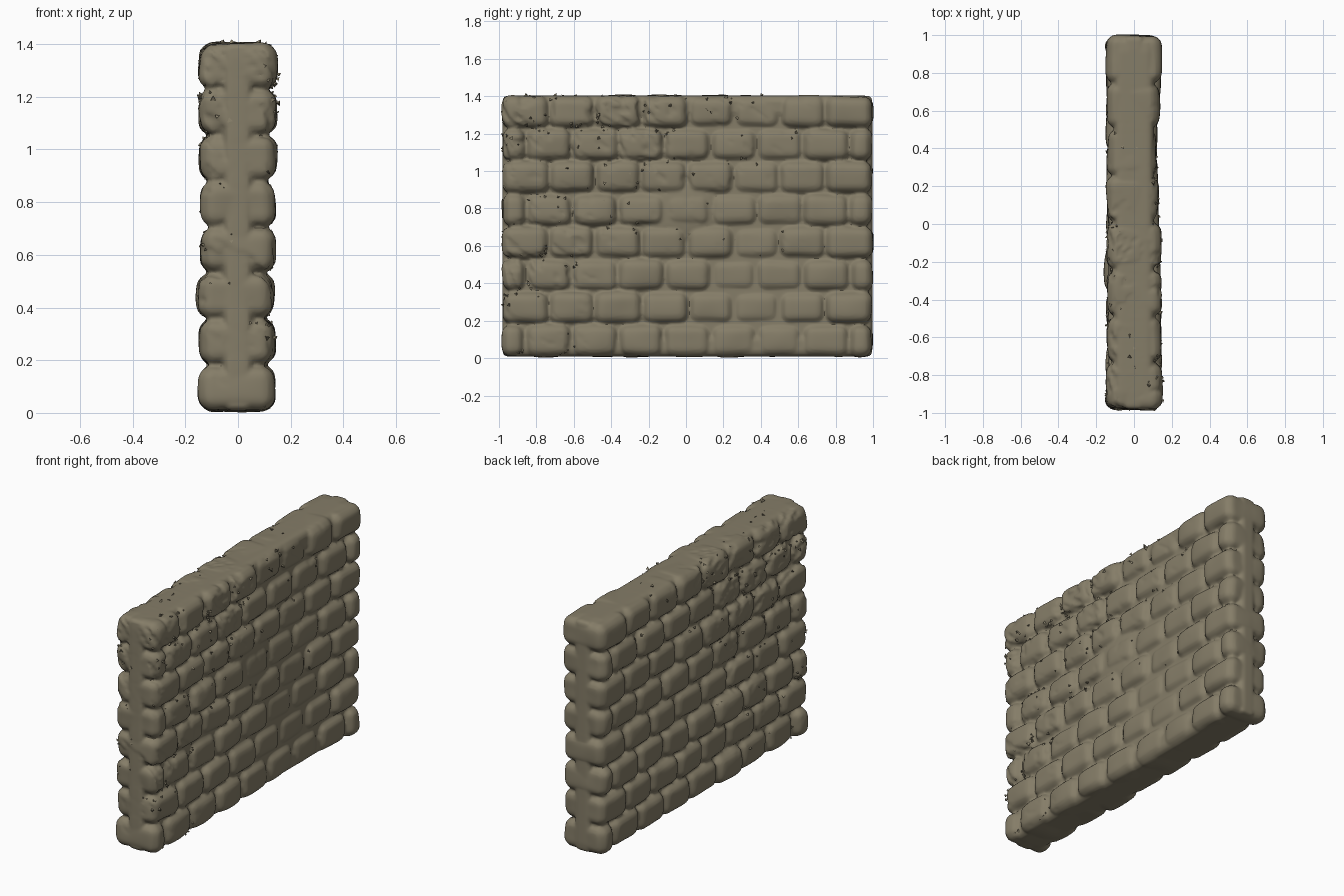
import bpy, bmesh, math, random
from mathutils import Vector, Euler, noise

random.seed(7)
if "Cube" in bpy.data.objects:
    bpy.data.objects.remove(bpy.data.objects["Cube"], do_unlink=True)

# One weathered stone colour
stone_mat = bpy.data.materials.new("grey brown stone")
stone_mat.use_nodes = True
colour = (0.235, 0.205, 0.138, 1)
stone_mat.diffuse_color = colour
bsdf = next(n for n in stone_mat.node_tree.nodes if n.type == "BSDF_PRINCIPLED")
bsdf.inputs["Base Color"].default_value = colour
bsdf.inputs["Roughness"].default_value = 0.9

Y_FRONT, Y_BACK = -0.982, 0.997
COURSES, COURSE_H, BASE = 8, 0.1745, 0.008
UNIT = (Y_BACK - Y_FRONT) / 8

# Unit block template with points gathered toward the edges
template = bmesh.new()
bmesh.ops.create_cube(template, size=2)
bmesh.ops.subdivide_edges(template, edges=template.edges[:], cuts=15, use_grid_fill=True)
template.verts.index_update()
block_points = [Vector([math.sin(c * math.pi / 2) for c in v.co]) for v in template.verts]
block_faces = [[v.index for v in f.verts] for f in template.faces]
template.free()

wall = bmesh.new()
chips = bmesh.new()


def clamp(value, low, high):
    return max(low, min(high, value))


def wear(p):
    """How chipped the wall is: strongest toward the upper front."""
    patch = noise.noise(p * 3 + Vector((5, 2, 1)))
    return clamp(0.15 - 0.55 * p.y + 0.6 * (p.z - 0.7) + 0.6 * patch, 0, 1)


def weather(p, out):
    """Push a stone point in or out: lumps, then diagonal broken steps where worn."""
    worn = wear(p)
    shift = 0.010 * noise.noise(p * 6) - 0.001
    streak = Vector(((p.x + p.y + p.z) * 20, (p.y - p.z - p.x) * 8, p.x * 8))
    if noise.noise(streak) > 0.55 - 0.45 * worn:
        shift -= 0.010 * worn
    exposed = abs(out.x) > 0.6 or p.z > 1.38 or p.y < -0.96
    if exposed and random.random() < 0.2 * worn * max(0, noise.noise(p * 11)):
        add_flake(p)
    return p + out * shift


def add_block(centre, half, radius, rough=True):
    """Rounded block; stones are domed, slightly tilted and weathered."""
    inner = [max(h - radius, 0.001) for h in half]
    tilt_y, tilt_z = random.uniform(-0.03, 0.03), random.uniform(-0.03, 0.03)
    points = []
    for t in block_points:
        q = Vector([a * h for a, h in zip(t, half)])
        core = Vector([clamp(a, -i, i) for a, i in zip(q, inner)])
        out = (q - core).normalized()
        p = core + out * radius
        if rough:
            p.x *= 1 - 0.05 * (t.y ** 2 + t.z ** 2) + tilt_y * t.y + tilt_z * t.z
            p = weather(centre + p, out)
        else:
            p += centre
        points.append(wall.verts.new(p))
    for face in block_faces:
        wall.faces.new([points[i] for i in face])


def add_flake(p):
    """Small sharp chip lying on the stone."""
    size = random.uniform(0.006, 0.013)
    turn = Euler([random.uniform(0, math.tau) for _ in range(3)]).to_matrix()
    made = bmesh.ops.create_cone(chips, cap_ends=True, segments=3, radius1=size,
                                 radius2=0, depth=size * 1.4)
    for v in made["verts"]:
        v.co = turn @ v.co + p


def finish(bm, name, blend=False):
    bmesh.ops.recalc_face_normals(bm, faces=bm.faces[:])
    mesh = bpy.data.meshes.new(name)
    bm.to_mesh(mesh)
    bm.free()
    mesh.materials.append(stone_mat)
    obj = bpy.data.objects.new(name, mesh)
    bpy.context.collection.objects.link(obj)
    bpy.ops.object.select_all(action="DESELECT")
    obj.select_set(True)
    bpy.context.view_layer.objects.active = obj
    if blend:
        # Fuse stones and mortar into one skin, softened at the joints
        remesh = obj.modifiers.new("fuse", "REMESH")
        remesh.mode = "VOXEL"
        remesh.voxel_size = 0.0095
        soften = obj.modifiers.new("soften", "SMOOTH")
        soften.factor = 0.4
        soften.iterations = 1
        for modifier in ("fuse", "soften"):
            bpy.ops.object.modifier_apply(modifier=modifier)
    bpy.ops.object.shade_smooth_by_angle(angle=math.radians(50))


# Stone courses, alternating half and whole blocks at the ends
sides = [(-0.15, 0.143), (-0.15, 0.143), (-0.154, 0.138), (-0.143, 0.143),
         (-0.141, 0.143), (-0.147, 0.15), (-0.15, 0.15), (-0.151, 0.153)]
for row, (x_low, x_high) in enumerate(sides):
    joints = [Y_FRONT + UNIT * i for i in range(9)]
    if row % 2 == 0:
        joints = [Y_FRONT] + [y + UNIT / 2 for y in joints[:-1]] + [Y_BACK]
    joints = [y if y in (Y_FRONT, Y_BACK) else y + random.uniform(-0.005, 0.005)
              for y in joints]
    z = BASE + COURSE_H * (row + 0.5)
    for i, (a, b) in enumerate(zip(joints, joints[1:])):
        end = i in (0, len(joints) - 2)
        y = (a + b) / 2
        hollow = 0.022 * math.exp(-((y - 0.35) / 0.3) ** 2)
        low = x_low + (0 if end else random.uniform(0, 0.014))
        high = x_high - hollow - (0 if end else random.uniform(0, 0.010))
        half = ((high - low) / 2, (b - a) / 2, COURSE_H / 2)
        add_block(Vector(((low + high) / 2, y, z)), half, 0.050)

# Recessed mortar behind the stone faces
top = BASE + COURSES * COURSE_H
middle = Vector((0, (Y_FRONT + Y_BACK) / 2, (BASE + top) / 2))
half_y, half_z = (Y_BACK - Y_FRONT) / 2, (top - BASE) / 2
add_block(middle, (0.094, half_y - 0.04, half_z - 0.03), 0.03, False)

# Spine flush with both ends, and broad beds flush with the top and base
add_block(middle, (0.055, half_y, half_z), 0.03, False)
for z in (BASE + 0.06, top - 0.06):
    add_block(Vector((0, middle.y, z)), (0.105, half_y - 0.015, 0.06), 0.04, False)

# Worn, filled-in area at the middle of the side
ball = bmesh.ops.create_uvsphere(wall, u_segments=32, v_segments=16, radius=1)
for v in ball["verts"]:
    v.co = Vector((0.07 + 0.052 * v.co.x, -0.04 + 0.25 * v.co.y, 0.79 + 0.2 * v.co.z))

finish(wall, "stone_wall", blend=True)
finish(chips, "stone_chips")
